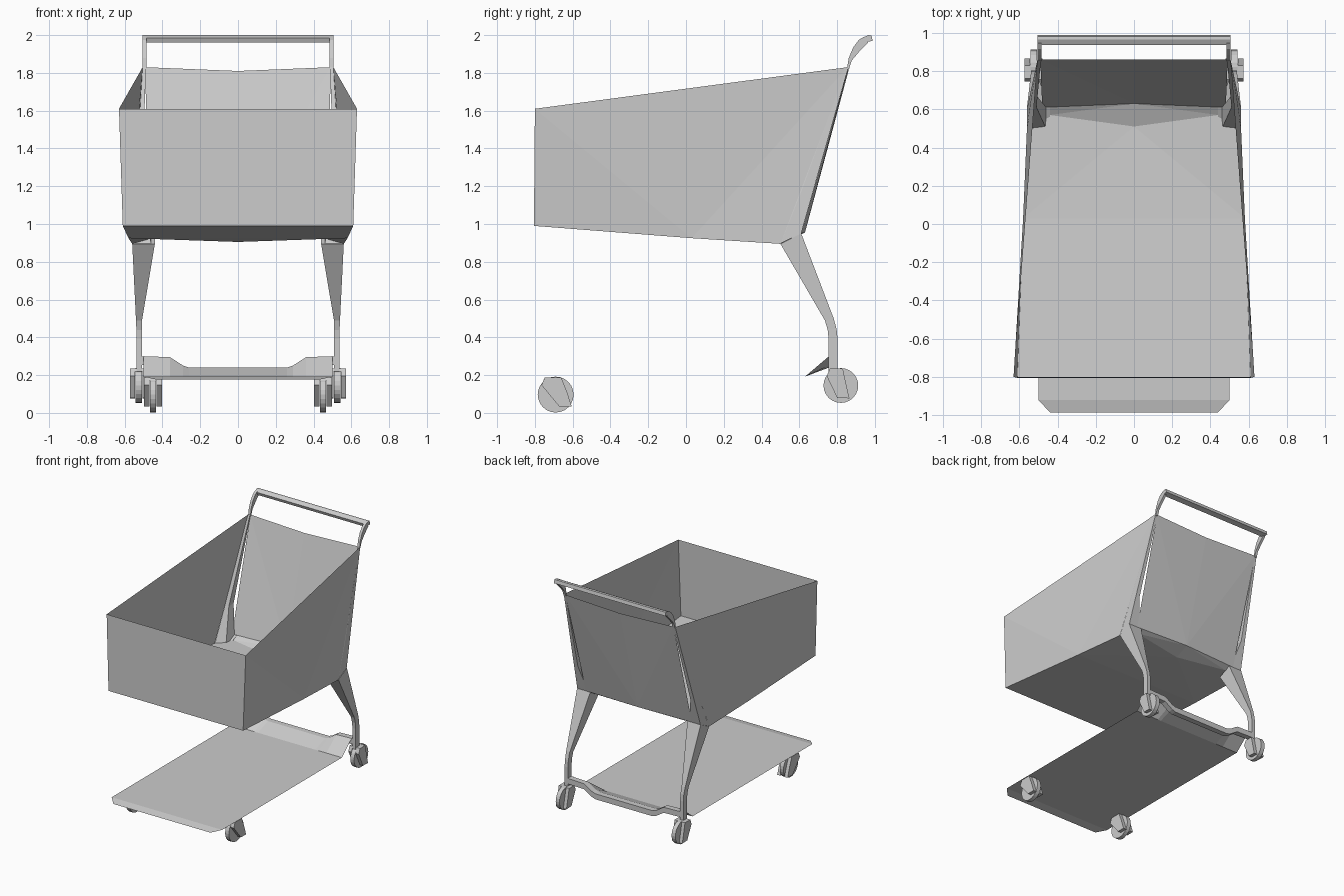
import bpy, bmesh, math
from mathutils import Matrix

if "Cube" in bpy.data.objects:
    bpy.data.objects.remove(bpy.data.objects["Cube"])


def make(name, verts, faces, mirror=True, closed=True):
    """Flat-shaded mesh part, modelled on the +x half and mirrored."""
    bm = bmesh.new()
    vs = [bm.verts.new(v) for v in verts]
    for f in faces:
        bm.faces.new([vs[i] for i in f])
    if closed:
        bmesh.ops.recalc_face_normals(bm, faces=bm.faces)
    return finish(name, bm, mirror)


def finish(name, bm, mirror=True):
    me = bpy.data.meshes.new(name)
    bm.to_mesh(me)
    bm.free()
    ob = bpy.data.objects.new(name, me)
    bpy.context.collection.objects.link(ob)
    if mirror:
        m = ob.modifiers.new("mirror", 'MIRROR')
        m.use_clip = True
        m.merge_threshold = 0.0005
    return ob


def loft(name, sections):
    """Sections (x_in, x_out, front_y, front_z, back_y, back_z) joined as a box strip."""
    verts, faces = [], []
    for xi, xo, fy, fz, by, bz in sections:
        verts += [(xi, fy, fz), (xo, fy, fz), (xo, by, bz), (xi, by, bz)]
    n = len(sections)
    for s in range(n - 1):
        a = 4 * s
        for k in range(4):
            j = (k + 1) % 4
            faces.append((a + k, a + j, a + 4 + j, a + 4 + k))
    e = 4 * (n - 1)
    faces += [(0, 1, 2, 3), (e, e + 1, e + 2, e + 3)]
    return make(name, verts, faces)


def prism(bm, x0, x1, profile):
    """Extrude a (y, z) outline along x."""
    a = [bm.verts.new((x0, y, z)) for y, z in profile]
    b = [bm.verts.new((x1, y, z)) for y, z in profile]
    n = len(a)
    bm.faces.new(a)
    bm.faces.new(b[::-1])
    for i in range(n):
        j = (i + 1) % n
        bm.faces.new((a[i], b[i], b[j], a[j]))
    bmesh.ops.recalc_face_normals(bm, faces=bm.faces)


# Basket panels (thin sheets)
make("basket_front", [(0, -.805, .99), (.61, -.805, .99), (.63, -.80, 1.61), (0, -.80, 1.61)],
     [(0, 1, 2, 3)], closed=False)
make("basket_side",
     [(.61, -.805, .99), (.58, .03, .925), (.56, .50, .895), (.545, .61, 1.17),
      (.505, .855, 1.83), (.63, -.80, 1.61)],
     [(0, 1, 5), (1, 4, 5), (1, 2, 4), (2, 3, 4)], closed=False)
make("basket_floor",
     [(0, -.805, .99), (.61, -.805, .99), (.58, .03, .925), (0, .03, .925),
      (.56, .50, .895), (.44, .57, .925), (0, .51, .905), (0, .63, .955), (.48, .61, .95)],
     [(0, 3, 2, 1), (3, 6, 2), (2, 6, 5, 4), (6, 7, 5), (5, 7, 8)], closed=False)
make("basket_back",
     [(0, .63, .955), (.48, .61, .95), (.49, .86, 1.83), (0, .86, 1.81)],
     [(0, 2, 1), (0, 3, 2)], closed=False)

# Corner post between the side and back panels
loft("corner_post", [
    (.46, .558, .50, .897, .61, .95),
    (.51, .545, .61, 1.17, .672, 1.17),
    (.487, .505, .85, 1.83, .86, 1.83)])

# Rear leg
loft("rear_leg", [
    (.44, .56, .50, .895, .61, .95),
    (.508, .54, .735, .49, .782, .50),
    (.508, .538, .75, .44, .797, .445),
    (.508, .538, .755, .39, .803, .39),
    (.508, .538, .755, .22, .803, .22)])

# Curved handle arm and push bar
loft("handle_arm", [
    (.484, .505, .852, 1.82, .863, 1.82),
    (.484, .505, .862, 1.88, .877, 1.865),
    (.484, .505, .885, 1.935, .915, 1.91),
    (.484, .505, .915, 1.975, .945, 1.94),
    (.484, .505, .945, 1.993, .965, 1.96)])
bm = bmesh.new()
prism(bm, -.505, .505, [(.935, 1.985), (.965, 2.0), (.982, 1.998), (.988, 1.97), (.965, 1.965), (.945, 1.96)])
finish("handle_bar", bm, mirror=False)

# Rear crossbar following a dropped centre, with a ramp down to the tray
drop = [(0, .24), (.26, .24), (.29, .25), (.36, .295), (.515, .30)]
verts, faces = [], []
for x, z in drop:
    verts += [(x, .757, z), (x, .803, z), (x, .803, z - .045), (x, .757, z - .045)]
for s in range(len(drop) - 1):
    for k in range(4):
        j = (k + 1) % 4
        faces.append((4 * s + k, 4 * s + j, 4 * s + 4 + j, 4 * s + 4 + k))
make("rear_crossbar", verts, faces)
verts = [p for x, z in drop for p in ((min(x, .5), .63, .192), (min(x, .5), .757, z))]
make("tray_ramp", verts, [(2 * i, 2 * i + 2, 2 * i + 3, 2 * i + 1) for i in range(len(drop) - 1)],
     closed=False)

# Bottom tray with a chamfered, slightly lowered front lip
make("bottom_tray",
     [(0, .63, .192), (.5, .63, .192), (.5, -.87, .192), (.5, -.92, .187), (.44, -.985, .178),
      (0, -.985, .178), (0, -.92, .192), (.5, -.92, .192)],
     [(0, 6, 7, 1), (6, 5, 4, 7)], closed=False)


def caster(name, x, y, z, r):
    """Wheel between two slanted fork cheeks."""
    bm = bmesh.new()
    rot = Matrix.Translation((x, y, z)) @ Matrix.Rotation(math.pi / 2, 4, 'Y')
    bmesh.ops.create_cone(bm, cap_ends=True, segments=24, radius1=r, radius2=r, depth=.034, matrix=rot)
    finish(name + "_wheel", bm)
    bm = bmesh.new()
    cheek = [(-.075, .05), (-.058, .09), (.03, .09), (.058, .02), (.085, -.062), (.018, -.062)]
    if y > 0:
        cheek = [(-.075, .05), (-.058, .09), (.01, .09), (.025, .02), (.045, -.068), (-.02, -.065)]
    for s in (-1, 1):
        prism(bm, x + s * .019, x + s * .047, [(y + a, z + b) for a, b in cheek])
    prism(bm, x - .019, x + .019,
          [(y - .058, z + .09), (y + .02, z + .09), (y + .02, z + .075), (y - .065, z + .075)])
    finish(name + "_fork", bm)


caster("front_caster", .45, -.69, .097, .095)
caster("rear_caster", .525, .82, .145, .092)
